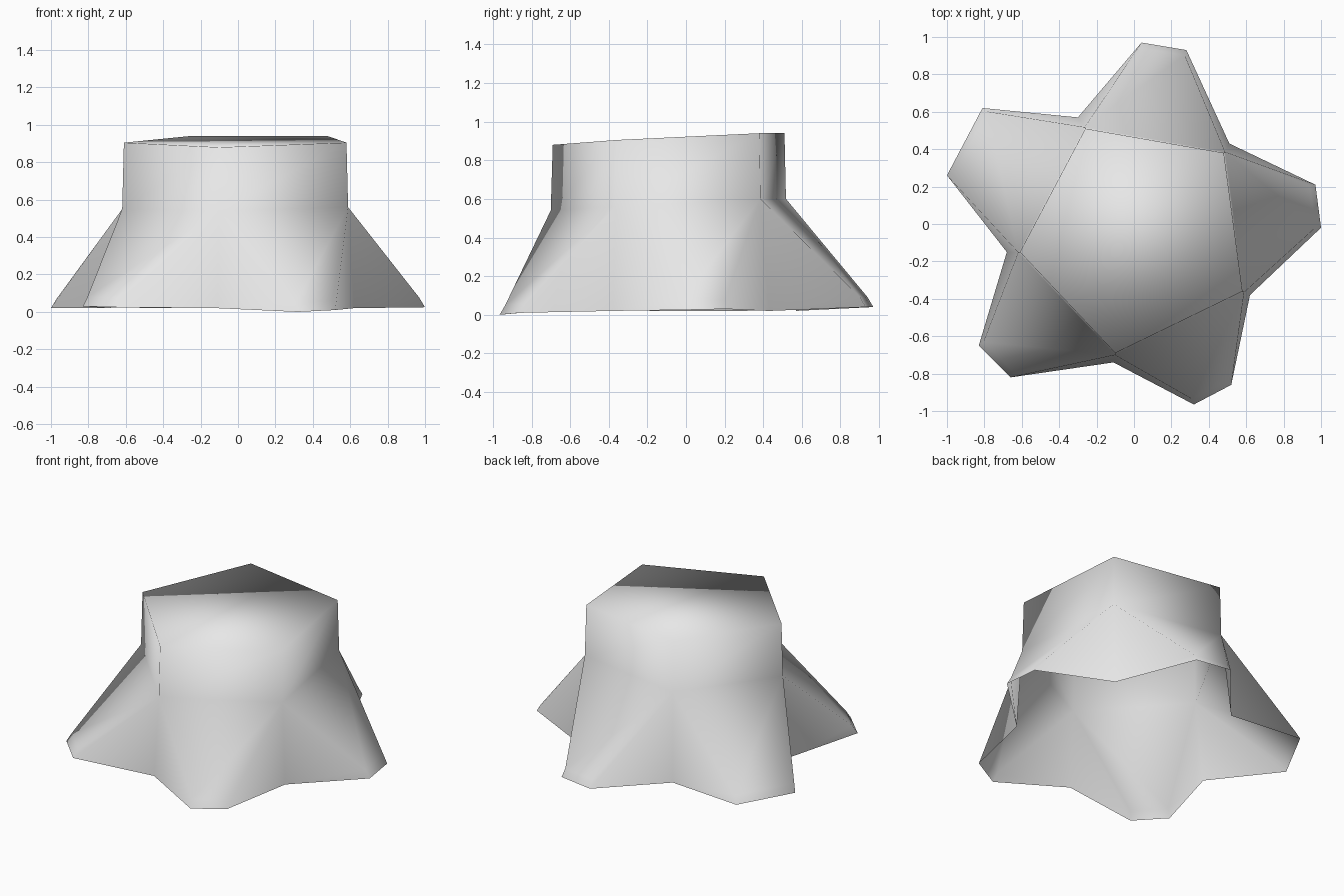
import bpy
import bmesh

cube = bpy.data.objects.get("Cube")
if cube:
    bpy.data.objects.remove(cube, do_unlink=True)

bark = bpy.data.materials.new("pale_grey")
bark.use_nodes = True
colour = (0.8, 0.8, 0.8, 1)
bark.diffuse_color = colour
bark.node_tree.nodes["Principled BSDF"].inputs["Base Color"].default_value = colour

# Trunk corners, counter-clockwise: x, y, top height, root height
corners = [(0.48, 0.38, 0.94, 0.60), (-0.26, 0.51, 0.94, 0.60),
           (-0.61, -0.15, 0.905, 0.55), (-0.10, -0.69, 0.88, 0.54),
           (0.58, -0.36, 0.905, 0.56)]

# Ground points in the valleys between roots
valleys = [(0.51, 0.43), (-0.30, 0.57), (-0.68, -0.15), (-0.11, -0.74), (0.62, -0.38)]

# Root tips, one pair after each corner: x, y, height
tips = [((0.28, 0.93, 0.04), (0.04, 0.97, 0.04)),
        ((-0.81, 0.62, 0.025), (-1.0, 0.26, 0.02)),
        ((-0.83, -0.65, 0.03), (-0.66, -0.82, 0.025)),
        ((0.32, -0.965, 0.0), (0.52, -0.86, 0.01)),
        ((1.0, -0.02, 0.025), (0.97, 0.21, 0.03))]

bm = bmesh.new()
top = [bm.verts.new((x, y, z)) for x, y, z, m in corners]
waist = [bm.verts.new((x * 1.015, y * 1.015, m)) for x, y, z, m in corners]
base = [bm.verts.new((x, y, 0.02)) for x, y in valleys]

# Cut top of the stump
bm.faces.new(top)

for i, pair in enumerate(tips):
    j = (i + 1) % len(tips)
    low = [bm.verts.new(p) for p in pair]
    high = [bm.verts.new((x * 0.97, y * 0.97, z + 0.05)) for x, y, z in pair]
    # Trunk wall
    bm.faces.new((waist[i], waist[j], top[j], top[i]))
    # Root: upper slope, blunt end and two flanks
    bm.faces.new((high[0], high[1], waist[j], waist[i]))
    bm.faces.new((low[0], low[1], high[1], high[0]))
    bm.faces.new((base[i], low[0], high[0], waist[i]))
    bm.faces.new((low[1], base[j], waist[j], high[1]))

for face in bm.faces:
    face.smooth = True
bmesh.ops.recalc_face_normals(bm, faces=bm.faces)

mesh = bpy.data.meshes.new("tree_stump")
bm.to_mesh(mesh)
bm.free()
mesh.materials.append(bark)
stump = bpy.data.objects.new("tree_stump", mesh)
bpy.context.collection.objects.link(stump)
